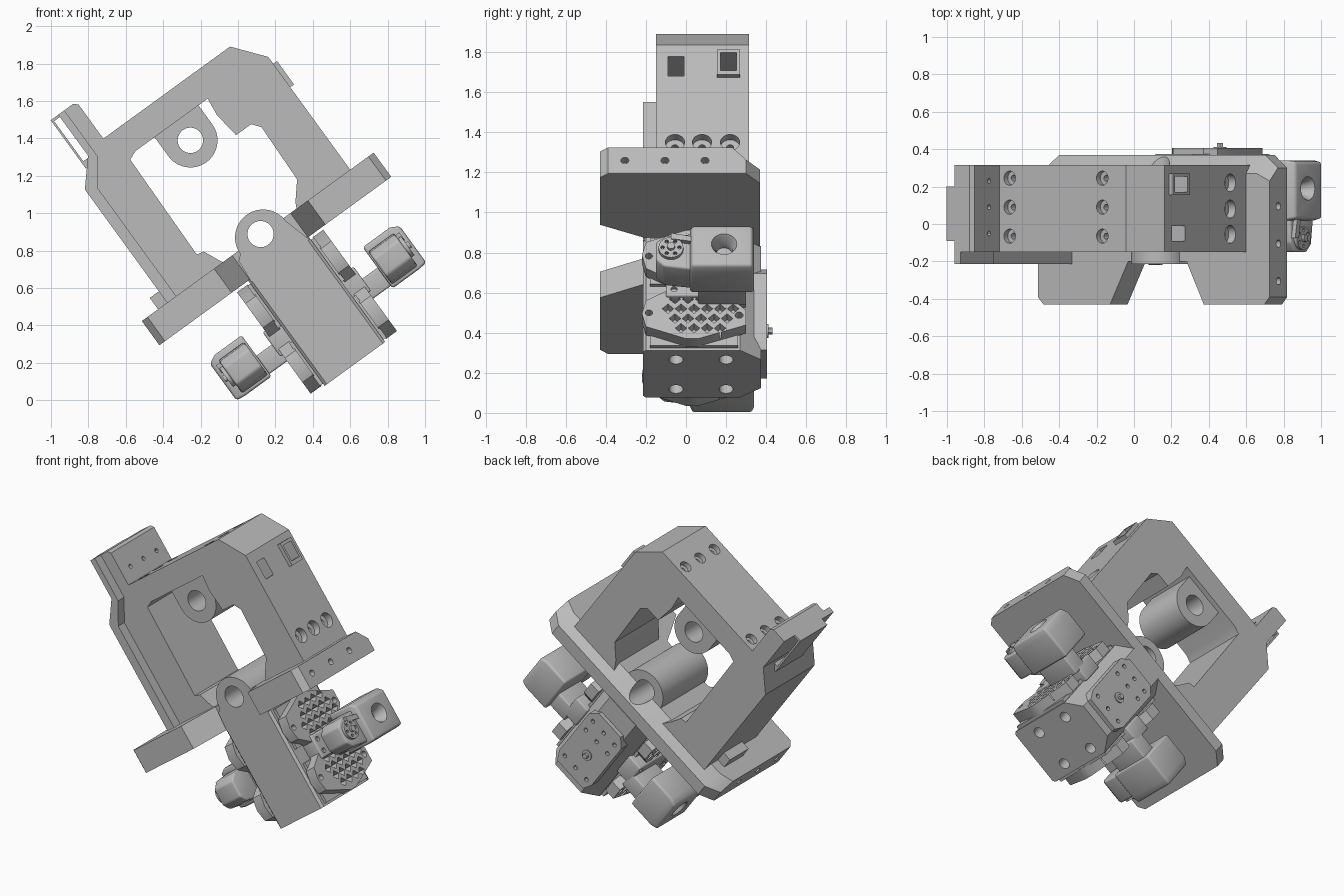
import bpy, bmesh, math
from mathutils import Matrix, Vector

cube = bpy.data.objects.get("Cube")
if cube:
    bpy.data.objects.remove(cube)

grey = bpy.data.materials.new("plain grey")
grey.use_nodes = True
COLOUR = (0.5, 0.5, 0.5, 1)
grey.diffuse_color = COLOUR
grey.node_tree.nodes["Principled BSDF"].inputs["Base Color"].default_value = COLOUR

# The whole assembly is drawn upright and leaned about the y axis
TILT = Matrix.Rotation(math.radians(-36), 4, "Y")
CENTRE = Vector((0.62, 0, 0.135))    # middle of the lower housing


def place(p, axis, h):
    a, b = p
    return {"x": (h, a, b), "y": (a, h, b), "z": (a, b, h)}[axis]


def circle(a, b, r, n=32, start=0, sweep=360):
    steps = n if sweep == 360 else n + 1
    return [(a + r * math.cos(math.radians(start + sweep * i / n)),
             b + r * math.sin(math.radians(start + sweep * i / n))) for i in range(steps)]


def rect(a0, a1, b0, b1):
    return [(a0, b0), (a1, b0), (a1, b1), (a0, b1)]


def mesh_of(name, shapes):
    """Each shape is (outline, axis, start, end, then optional (height, outline) rings)."""
    bm = bmesh.new()
    for pts, axis, lo, hi, *more in shapes:
        rings = [[bm.verts.new(place(p, axis, h)) for p in ring]
                 for h, ring in [(lo, pts), (hi, pts)] + more]
        bm.faces.new(rings[0])
        bm.faces.new(rings[-1][::-1])
        for va, vb in zip(rings, rings[1:]):
            for i in range(len(va)):
                j = (i + 1) % len(va)
                bm.faces.new((va[i], vb[i], vb[j], va[j]))
    bmesh.ops.recalc_face_normals(bm, faces=bm.faces)
    me = bpy.data.meshes.new(name)
    bm.to_mesh(me)
    bm.free()
    return me


def part(name, shapes, cuts=(), bevel=0, mirror=None, origin=Vector()):
    ob = bpy.data.objects.new(name, mesh_of(name, shapes))
    bpy.context.collection.objects.link(ob)
    cutter = None
    if bevel:
        m = ob.modifiers.new("bevel", "BEVEL")
        m.width, m.segments, m.limit_method = bevel, 3, "ANGLE"
    if cuts:
        cutter = bpy.data.objects.new("cutter", mesh_of("cutter", cuts))
        bpy.context.collection.objects.link(cutter)
        cutter.hide_render = True
        m = ob.modifiers.new("cut", "BOOLEAN")
        m.object, m.operation, m.solver, m.use_self = cutter, "DIFFERENCE", "EXACT", True
    if mirror:
        m = ob.modifiers.new("mirror", "MIRROR")
        m.use_axis = mirror
        m.use_mirror_merge = False
    bpy.context.view_layer.update()
    done = bpy.data.meshes.new_from_object(
        ob.evaluated_get(bpy.context.evaluated_depsgraph_get()))
    ob.modifiers.clear()
    ob.data = done
    if cutter:
        bpy.data.objects.remove(cutter)
    ob.data.materials.clear()
    ob.data.materials.append(grey)
    ob.matrix_world = TILT @ Matrix.Translation(origin)
    bpy.ops.object.select_all(action="DESELECT")
    ob.select_set(True)
    bpy.context.view_layer.objects.active = ob
    bpy.ops.object.shade_smooth_by_angle(angle=math.radians(30))


# Upper frame with its opening, counterbored holes and deep sensor windows
outline = [(0, .6), (1.21, .6), (1.21, 1.39), (1.077, 1.555), (.24, 1.555), (.24, 1.78),
           (.22, 1.8), (.12, 1.8), (.12, 1.53), (0, 1.393)]
opening = [(.28, .76), (.32, .75), (.36, .66), (.43, .55), (.81, .55), (.87, .675), (.95, .77),
           (.96, 1.107), (.925, 1.153), (.825, 1.153), (.805, 1.3), (.817, 1.4), (.34, 1.4),
           (.29, 1.38)]
cuts = [(opening, "y", -.3, .5)]
for y in (-.055, .08, .22):
    cuts += [(circle(y, .79, .048), "x", 1.165, 1.3), (circle(y, .79, .018, 16), "x", 1.06, 1.2)]
for u in (.308, .92):
    for y in (-.065, .09, .245):
        cuts += [(circle(u, y, .038, 24), "z", 1.52, 1.6), (circle(u, y, .016, 16), "z", 1.44, 1.55)]
for y in (-.05, .09, .23):
    cuts.append((circle(y, 1.648, .014, 12), "x", .19, .3))
cuts.append((rect(-.09, -.01, 1.2, 1.32), "x", 1.02, 1.3))
cuts.append((rect(.172, .253, 1.215, 1.325), "x", 1.02, 1.3))
part("upper_frame", [(outline, "y", -.15, .315)], cuts)

# Raised surround of the second window
part("window_frame", [(rect(.155, .27, 1.19, 1.345), "x", 1.2, 1.235)],
     [(rect(.172, .253, 1.215, 1.325), "x", 1.1, 1.3)])

# Front lip following the left edge and the strap beside the flange
lip = [(0, .63), (.06, .63), (.06, 1.36), (.16, 1.5), (.16, 1.8), (.12, 1.8), (.12, 1.53), (0, 1.393)]
part("edge_lip", [(lip, "y", -.215, -.14)])
part("flange_strap", [(rect(.07, .082, 1.5, 1.8), "y", -.09, .2),
                      (rect(.07, .13, 1.785, 1.8), "y", -.09, .2),
                      (rect(.07, .13, 1.48, 1.52), "y", -.09, .2)])
part("side_nub", [(rect(-.06, .02, .63, .72), "y", .0, .2)])

# Round bearing boss hanging inside the opening
boss = circle(.611, 1.274, .145, 32, 180, 180) + [(.756, 1.43), (.466, 1.43)]
part("upper_boss", [(boss, "y", -.08, .28)], [(circle(.611, 1.274, .068), "y", -.2, .5)])


# Cross bar, with a front notch and a sloped rear shoulder
def bar_plan(back, corner):
    return [(-.167, -.39), (-.13, -.43), (.31, -.43), (.43, -.2), (.815, -.2), (.93, -.43),
            (1.33, -.43), (1.365, -.39), (1.365, back - corner), (1.28, back),
            (-.08, back), (-.167, back - corner)]


cuts = [(circle(y, .565, .02, 16), "x", lo, lo + .1)
        for y in (-.305, -.105, .095) for lo in (-.22, 1.32)]
cuts.append((circle(.62, .648, .07), "y", -.6, .6))
part("cross_bar", [(bar_plan(.37, .07), "z", .485, .57, (.645, bar_plan(.27, .04)))], cuts)

# Lower hub
hub = circle(.62, .625, .15, 32, 0, 180) + [(.44, .6), (.43, .47), (.815, .47)]
part("lower_hub", [(hub, "y", -.215, .27)], [(circle(.62, .648, .07), "y", -.5, .5)])

# Lower housing with four screw holes in its end
plan = [(.42, -.2), (.435, -.215), (.805, -.215), (.82, -.2), (.82, .27), (.74, .375), (.5, .375), (.42, .27)]
cuts = [(circle(u, y, .035, 24), "z", -.3, -.12) for u in (.49, .74) for y in (-.05, .2)]
part("lower_housing", [(plan, "z", -.21, .49)], cuts)

# Rear cover, its small holes and the central bolt
cover = [(.5, -.15), (.74, -.15), (.77, -.08), (.77, .3), (.72, .36), (.52, .36), (.47, .3), (.47, -.08)]
cuts = [(circle(u, v, .014, 12), "y", .38, .5) for u in (.52, .62, .72) for v in (-.08, .19, .28)]
part("rear_cover", [(cover, "y", .34, .405)], cuts)
part("rear_bolt", [(circle(.613, .06, .035, 24), "y", .4, .412), (circle(.613, .06, .018, 6), "y", .41, .432)])

# Perforated side plates, repeated on both sides and both ends
FOUR, TWO = (True, False, True), (True, False, False)
plate = [(-.2, -.1), (-.09, -.035), (.22, -.08), (.3, -.16), (.3, -.25), (.06, -.335),
         (-.0, -.335), (-.2, -.26), (-.22, -.18)]
cuts = []
for i, span in enumerate((range(-1, 3), range(-2, 4), range(-1, 4), range(-1, 3))):
    for k in span:
        y, v = .01 + k * .065 + .03 * (i % 2), -.09 - .06 * i
        cuts.append((circle(y, v, .029, 4), "x", .235, .3))
cuts.append((circle(.265, -.19, .02, 16), "x", .24, .3))
cuts.append((circle(-.185, -.175, .018, 16), "x", .24, .3))
part("perforated_plates", [(plate, "x", .213, .285)], cuts, mirror=FOUR, origin=CENTRE)
part("plate_backing", [(rect(-.18, .26, -.33, -.05), "x", .19, .22)], mirror=FOUR, origin=CENTRE)

# Mounts that carry the drive units
part("mount_blocks", [(rect(-.1, .3, -.08, .08), "x", .19, .3)],
     [(circle(y, v, .016, 16), "x", .28, .4) for y in (-.06, .26) for v in (-.04, .04)],
     bevel=.01, mirror=TWO, origin=CENTRE)
part("mount_necks", [(rect(.06, .3, -.12, .0), "x", .27, .43)], bevel=.01, mirror=TWO, origin=CENTRE)

# Drive units: rear case with a dish, front case with a round horn
part("drive_cases", [(rect(.02, .34, -.137, .135), "x", .4, .58, (.627, rect(.03, .33, -.13, .11)))],
     [(circle(.19, 0, .04, 24), "x", .54, .58, (.65, circle(.19, 0, .075, 24)))],
     bevel=.014, mirror=TWO, origin=CENTRE)
nose = [(.04, -.12), (.04, .1), (-.1, .09), (-.15, .05), (-.15, -.06), (-.11, -.1)]
part("drive_noses", [(nose, "x", .41, .58)], bevel=.012, mirror=TWO, origin=CENTRE)
part("drive_horns", [(circle(-.075, 0, .062, 24), "x", .57, .6),
                     (circle(-.075, 0, .02, 12), "x", .59, .615)],
     [(circle(-.075 + dy, dv, .01, 8), "x", .58, .63)
      for dy, dv in circle(0, 0, .042, 6)], mirror=TWO, origin=CENTRE)
arm = [(-.075, .05), (-.075, .085), (.05, .06), (.05, .03)]
part("horn_arms", [(arm, "x", .57, .605)], mirror=TWO, origin=CENTRE)
